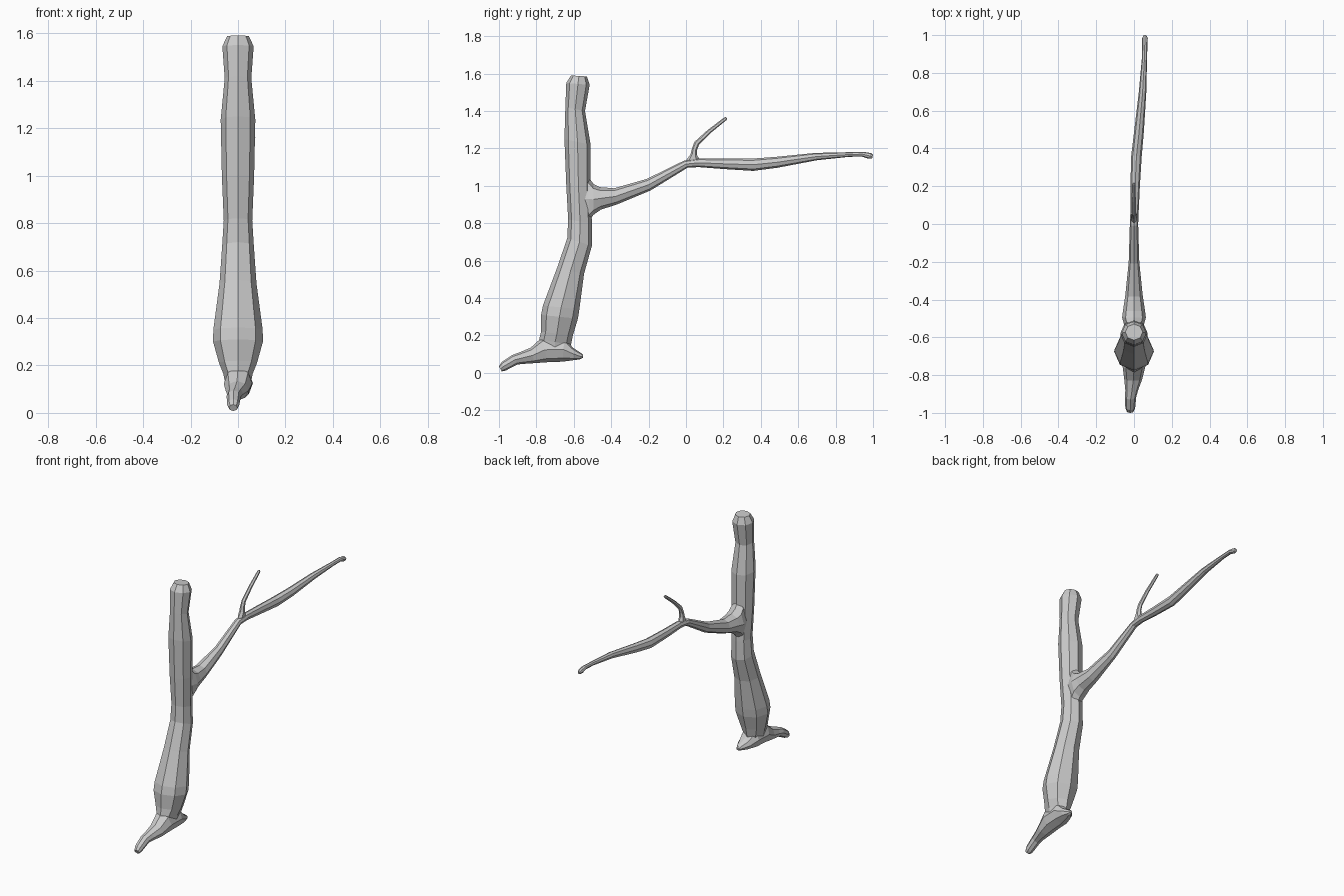
import bpy, bmesh
from math import sin, cos, pi
from mathutils import Vector


def loft(name, sections, sides=8):
    """Faceted tube; section = (y1, z1, y2, z2, half width, x centre),
    the two points being opposite edges of the side silhouette."""
    bm = bmesh.new()
    rings = []
    for y1, z1, y2, z2, hw, xc in sections:
        a, b = Vector((xc, y1, z1)), Vector((xc, y2, z2))
        mid, u = (a + b) / 2, (a - b) / 2
        rings.append([bm.verts.new(mid + u * cos(2 * pi * i / sides)
                                   + Vector((hw * sin(2 * pi * i / sides), 0, 0)))
                      for i in range(sides)])
    for r, s in zip(rings, rings[1:]):
        for i in range(sides):
            j = (i + 1) % sides
            bm.faces.new((r[i], r[j], s[j], s[i]))
    bm.faces.new(rings[0])
    bm.faces.new(rings[-1])
    bmesh.ops.recalc_face_normals(bm, faces=bm.faces)
    me = bpy.data.meshes.new(name)
    bm.to_mesh(me)
    bm.free()
    ob = bpy.data.objects.new(name, me)
    bpy.context.collection.objects.link(ob)
    return ob


# Trunk: front edge / back edge, from the foot to the blunt top
trunk = loft("trunk", [
    (-.76, .09, -.64, .08, .045, 0),
    (-.785, .18, -.615, .15, .062, 0),
    (-.775, .22, -.605, .20, .08, 0),
    (-.775, .31, -.578, .29, .105, 0),
    (-.765, .36, -.57, .34, .104, 0),
    (-.69, .56, -.545, .53, .078, 0),
    (-.635, .72, -.503, .68, .067, 0),
    (-.63, .82, -.503, .80, .06, 0),
    (-.64, 1.0, -.51, 1.0, .068, 0),
    (-.65, 1.25, -.51, 1.22, .073, 0),
    (-.645, 1.42, -.54, 1.40, .056, 0),
    (-.64, 1.55, -.515, 1.54, .066, 0),
    (-.615, 1.59, -.53, 1.585, .046, 0)])

# Root: top edge / bottom edge, from the toe to the pointed heel
root = loft("root", [
    (-1.0, .035, -.985, .008, .018, -.02),
    (-.985, .058, -.965, .012, .026, -.02),
    (-.93, .095, -.90, .045, .03, -.018),
    (-.89, .11, -.87, .048, .034, -.012),
    (-.83, .135, -.81, .052, .048, -.004),
    (-.77, .19, -.74, .057, .06, 0),
    (-.65, .19, -.66, .06, .06, .003),
    (-.605, .135, -.60, .068, .042, .012),
    (-.56, .105, -.57, .072, .018, .02),
    (-.55, .095, -.552, .08, .01, .02)])

# Long branch: top edge / bottom edge, flaring into the trunk
branch = loft("long_branch", [
    (-.57, 1.05, -.57, .80, .045, 0),
    (-.522, 1.05, -.518, .81, .056, 0),
    (-.495, 1.01, -.495, .845, .063, 0),
    (-.46, .993, -.455, .873, .058, 0),
    (-.385, .987, -.37, .90, .046, 0),
    (-.21, 1.037, -.19, .975, .028, 0),
    (-.01, 1.135, .01, 1.098, .022, 0),
    (.07, 1.147, .07, 1.10, .022, .003),
    (.2, 1.146, .2, 1.09, .025, .006),
    (.36, 1.146, .36, 1.08, .028, .013),
    (.48, 1.155, .49, 1.097, .026, .026),
    (.69, 1.176, .70, 1.137, .02, .045),
    (.87, 1.18, .87, 1.155, .014, .055),
    (.95, 1.182, .94, 1.157, .014, .057),
    (.99, 1.175, .975, 1.145, .015, .058),
    (1.0, 1.165, .995, 1.147, .009, .058)])

# Twig: left edge / right edge
twig = loft("twig", [
    (.0, 1.115, .075, 1.115, .012, 0),
    (.003, 1.14, .07, 1.147, .018, 0),
    (.025, 1.17, .058, 1.165, .017, 0),
    (.032, 1.2, .058, 1.19, .014, 0),
    (.045, 1.235, .07, 1.22, .012, 0),
    (.115, 1.298, .13, 1.281, .011, 0),
    (.205, 1.366, .217, 1.352, .009, 0),
    (.213, 1.368, .219, 1.36, .004, 0)], sides=6)

# Fuse everything into one piece of wood
for part in (root, branch, twig):
    mod = trunk.modifiers.new("fuse_" + part.name, 'BOOLEAN')
    mod.operation = 'UNION'
    mod.solver = 'EXACT'
    mod.object = part
bpy.context.view_layer.objects.active = trunk
for mod in list(trunk.modifiers):
    bpy.ops.object.modifier_apply(modifier=mod.name)
for part in (root, branch, twig):
    bpy.data.objects.remove(part)
trunk.name = "dead_tree"
